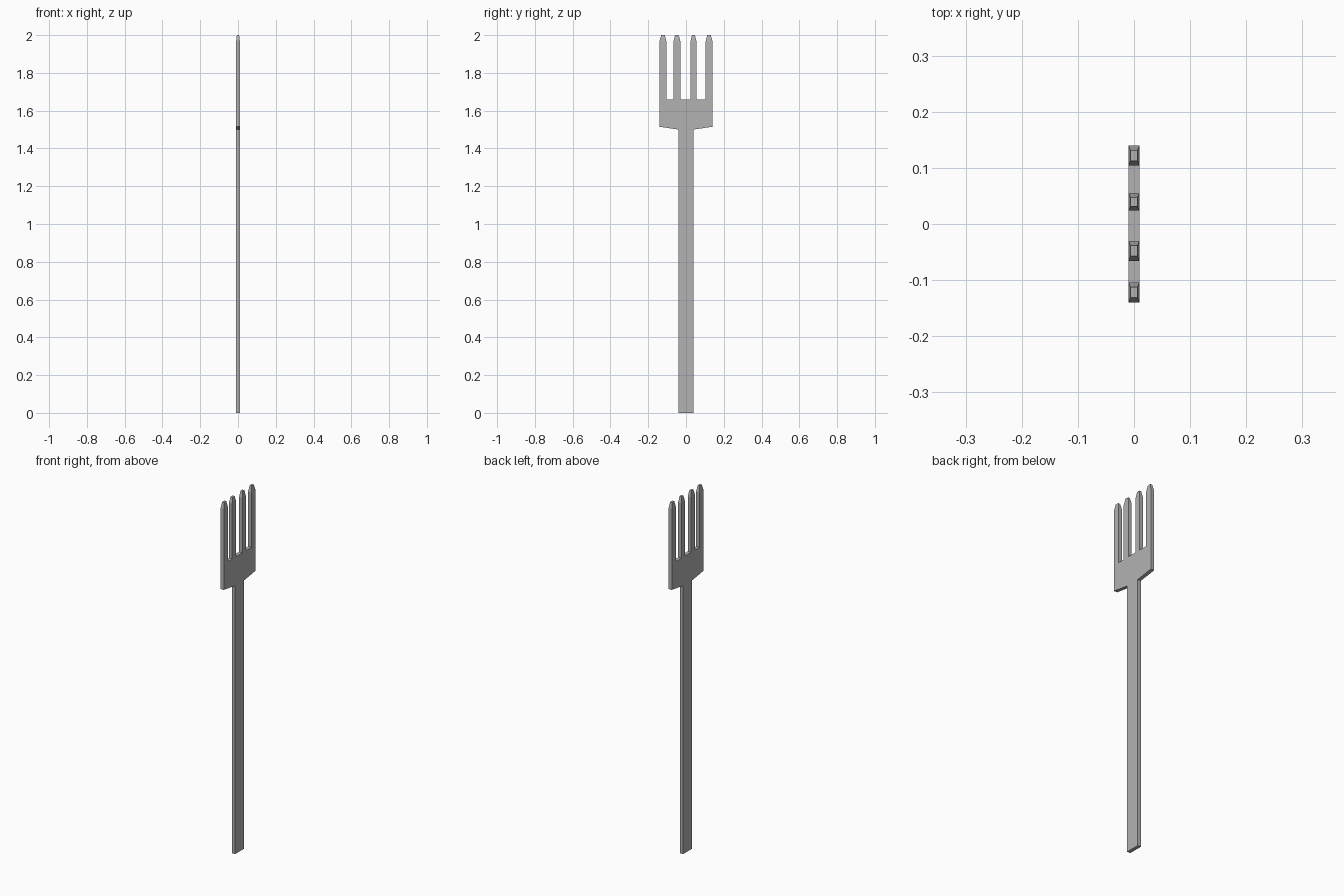
import bpy, bmesh
from mathutils import Vector

if "Cube" in bpy.data.objects:
    bpy.data.objects.remove(bpy.data.objects["Cube"])

HALF_T = 0.01        # half thickness of the flat plate
SLOT_Z = 1.66        # bottom of the gaps between tines
SHOULDER_Z = 1.967   # where the tine tips begin to taper
TINES = [(0.14, 0.104), (0.055, 0.024), (-0.03, -0.066), (-0.104, -0.14)]
TIP_WIDTH, TIP_THICK = 0.52, 0.6   # size of the tine end relative to the tine

# Flat outline of handle, head and straight tines in the YZ plane
outline = [(-0.04, 0), (0.04, 0), (0.04, 1.50), (0.14, 1.515)]
for i, (a, b) in enumerate(TINES):
    if i > 0:
        outline.append((a, SLOT_Z))
    outline += [(a, SHOULDER_Z), (b, SHOULDER_Z)]
    if i < len(TINES) - 1:
        outline.append((b, SLOT_Z))
outline += [(-0.14, 1.515), (-0.04, 1.50)]

# Give the outline its thickness
bm = bmesh.new()
plate = bm.faces.new([bm.verts.new((-HALF_T, y, z)) for y, z in outline])
ext = bmesh.ops.extrude_face_region(bm, geom=[plate], use_keep_orig=True)
bmesh.ops.translate(bm, vec=(2 * HALF_T, 0, 0),
                    verts=[g for g in ext["geom"] if isinstance(g, bmesh.types.BMVert)])
bmesh.ops.recalc_face_normals(bm, faces=bm.faces[:])

# Tapered tips: extrude each tine end upward and shrink it
ends = [f for f in bm.faces if all(abs(v.co.z - SHOULDER_Z) < 1e-5 for v in f.verts)]
for end in ends:
    mid = end.calc_center_median()
    tip = bmesh.ops.extrude_discrete_faces(bm, faces=[end])["faces"][0]
    for v in tip.verts:
        v.co = Vector((v.co.x * TIP_THICK, mid.y + (v.co.y - mid.y) * TIP_WIDTH, 2.0))

bmesh.ops.recalc_face_normals(bm, faces=bm.faces[:])
mesh = bpy.data.meshes.new("fork")
bm.to_mesh(mesh)
bm.free()
fork = bpy.data.objects.new("fork", mesh)
bpy.context.collection.objects.link(fork)

# Darker grey metal
metal = bpy.data.materials.new("dark_metal")
metal.diffuse_color = (0.45, 0.45, 0.45, 1)
metal.use_nodes = True
metal.node_tree.nodes["Principled BSDF"].inputs["Base Color"].default_value = metal.diffuse_color
mesh.materials.append(metal)
